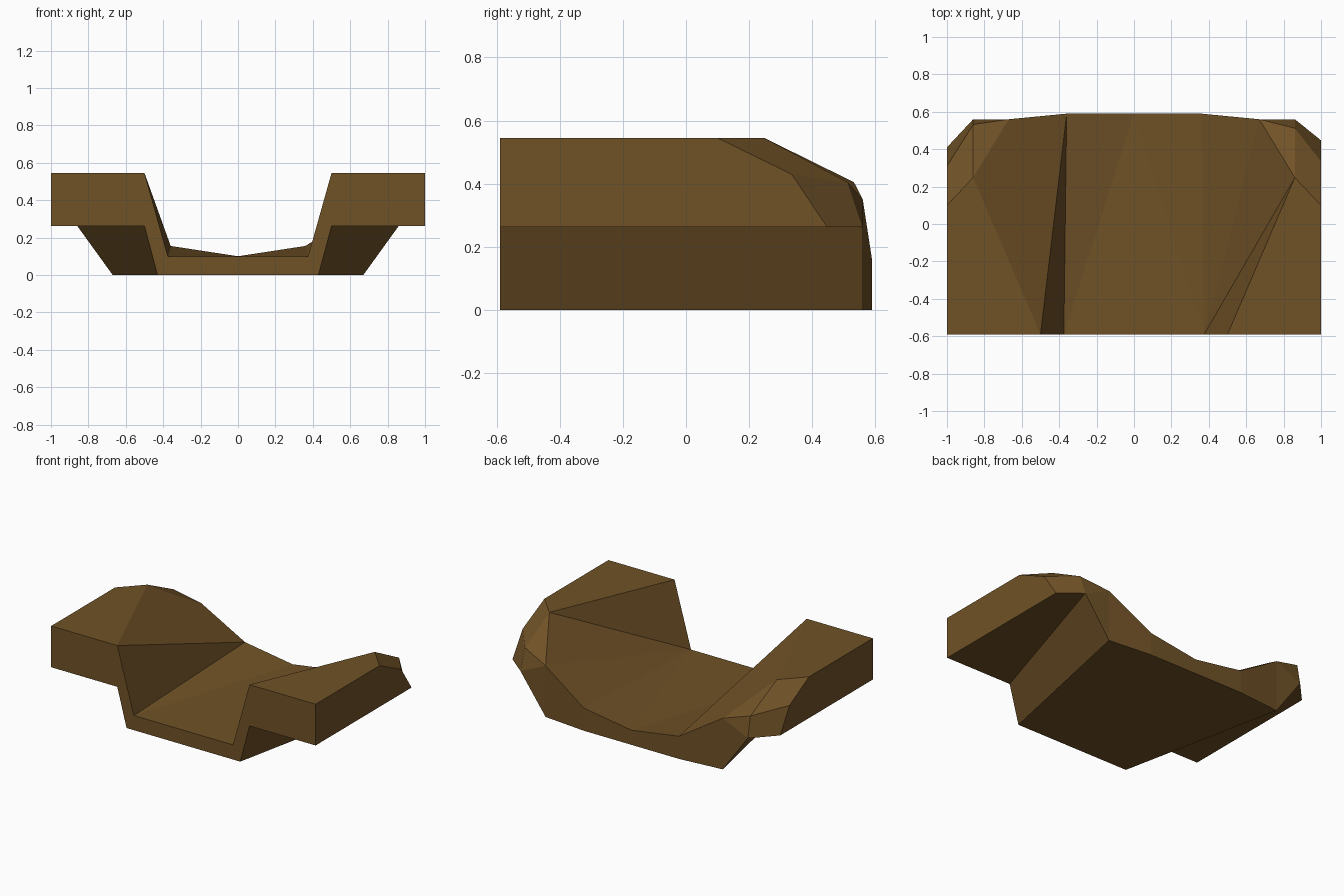
import bpy, bmesh

if "Cube" in bpy.data.objects:
    bpy.data.objects.remove(bpy.data.objects["Cube"])

# Single brown material
brown = bpy.data.materials.new("brown")
brown.diffuse_color = (0.162, 0.084, 0.020, 1.0)
brown.use_nodes = True
brown.node_tree.nodes["Principled BSDF"].inputs["Base Color"].default_value = brown.diffuse_color

F = -0.59  # front plane
bm = bmesh.new()


def make_side(s, y_mid, y_low, y_shoulder):
    """Corner points of one half, s = +1 right, -1 left."""
    pts = dict(
        base_f=(0.43, F, 0), base_b=(0.67, 0.56, 0), heel_b=(0.36, 0.59, 0),
        floor_f=(0.375, F, 0.10), floor_b=(0.36, 0.59, 0.155),
        top_in_f=(0.5, F, 0.545), top_out_f=(1, F, 0.545),
        under_in_f=(0.5, F, 0.263), under_out_f=(1, F, 0.263),
        top_in_b=(0.86, 0.248, 0.545), top_out_b=(1, 0.10, 0.545),
        mid=(1, y_mid, 0.43), low=(1, y_low, 0.263),
        shoulder=(0.86, y_shoulder, 0.405),
        under_b=(0.86, 0.56, 0.263), wall_b=(0.67, 0.56, 0.35))
    return {k: bm.verts.new((s * x, y, z)) for k, (x, y, z) in pts.items()}


def faces(v, *loops):
    for loop in loops:
        bm.faces.new([v[k] for k in loop.split()])


R = make_side(1, 0.335, 0.447, 0.512)
L = make_side(-1, 0.31, 0.41, 0.532)
dip = bm.verts.new((0, 0.59, 0.10))

# Wings, flared underside and chamfered rear corners
for v in (R, L):
    faces(v,
          "top_in_f top_out_f top_out_b top_in_b",
          "under_out_f low mid top_out_b top_out_f",
          "under_in_f under_b low under_out_f",
          "base_f base_b under_b under_in_f",
          "top_out_b mid shoulder top_in_b",
          "mid low under_b shoulder",
          "top_in_b shoulder wall_b",
          "wall_b shoulder under_b",
          "wall_b under_b base_b",
          "heel_b floor_b wall_b base_b")

# Inner walls, twisted towards the rear
faces(R, "floor_f top_in_f top_in_b", "floor_f top_in_b wall_b",
      "floor_f wall_b floor_b")
faces(L, "floor_b floor_f top_in_f", "floor_b top_in_f top_in_b",
      "floor_b top_in_b wall_b")

# Trough floor, rear lip, base and front profile
for v in (R, L):
    bm.faces.new([v["floor_f"], v["floor_b"], dip])
bm.faces.new([L["floor_f"], R["floor_f"], dip])
bm.faces.new([R["heel_b"], R["floor_b"], dip, L["floor_b"], L["heel_b"]])
base = ["base_f", "base_b", "heel_b"]
bm.faces.new([R[k] for k in base] + [L[k] for k in reversed(base)])
front = ["base_f", "under_in_f", "under_out_f", "top_out_f", "top_in_f", "floor_f"]
bm.faces.new([R[k] for k in front] + [L[k] for k in reversed(front)])

bmesh.ops.recalc_face_normals(bm, faces=bm.faces[:])
mesh = bpy.data.meshes.new("winged_trough")
bm.to_mesh(mesh)
bm.free()
mesh.materials.append(brown)
obj = bpy.data.objects.new("winged_trough", mesh)
bpy.context.collection.objects.link(obj)
